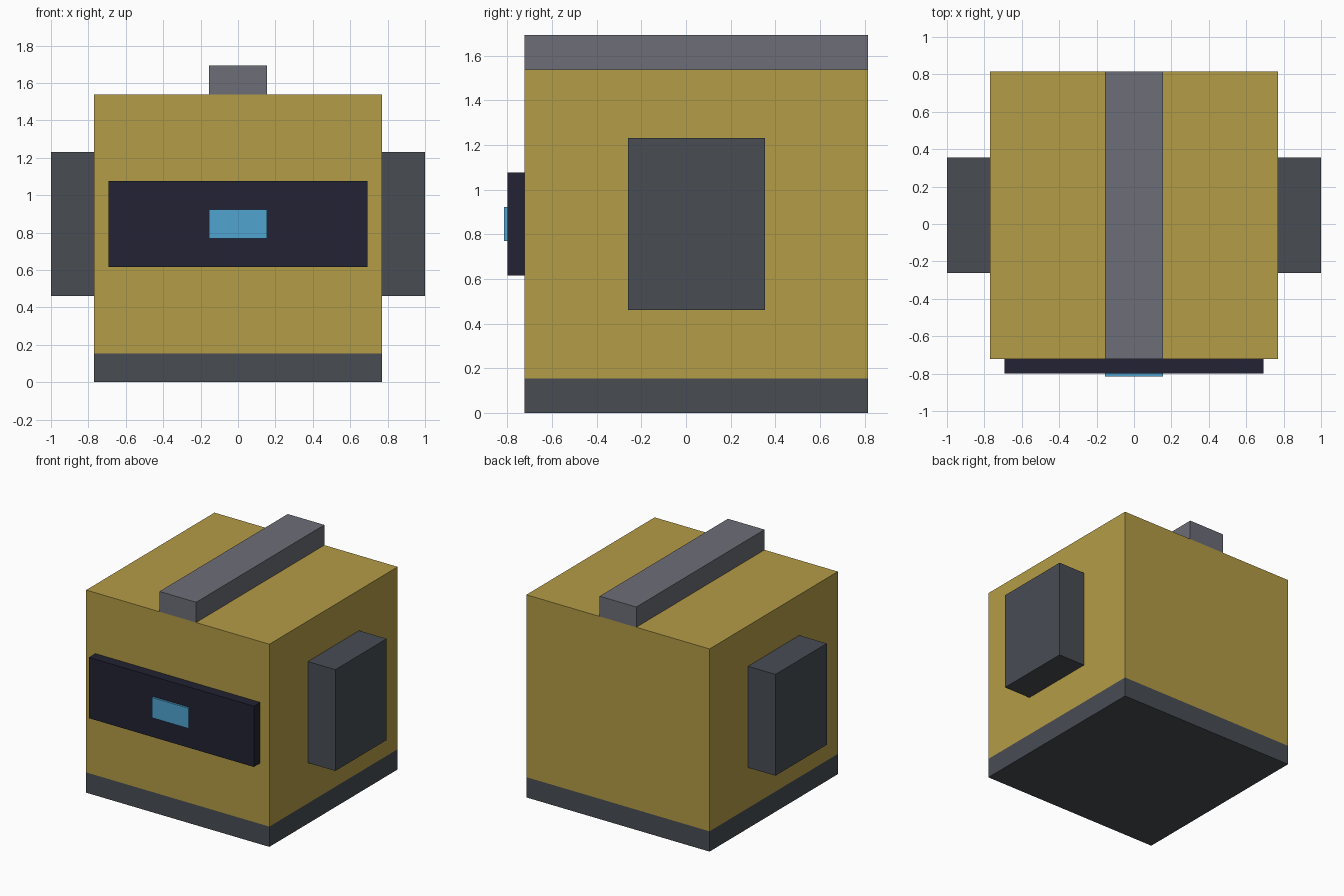
import bpy, bmesh
from mathutils import Vector

cube = bpy.data.objects.get("Cube")
if cube:
    bpy.data.objects.remove(cube, do_unlink=True)

U = 1 / 13          # block grid unit
Y_MID = 0.047       # depth centre of the body


def material(name, rgb):
    """Flat material from an sRGB 0-255 colour."""
    lin = [((c / 255 + 0.055) / 1.055) ** 2.4 for c in rgb]
    mat = bpy.data.materials.new(name)
    mat.use_nodes = True
    mat.diffuse_color = (*lin, 1)
    bsdf = mat.node_tree.nodes["Principled BSDF"]
    bsdf.inputs["Base Color"].default_value = (*lin, 1)
    bsdf.inputs["Roughness"].default_value = 0.8
    return mat


gold = material("dull gold", (180, 156, 71))
slate = material("dark slate", (72, 77, 84))
grey = material("mid grey", (108, 109, 119))
navy = material("dark navy", (34, 34, 51))
blue = material("light blue", (80, 164, 208))


def box(name, x, y, z, mat, cut=None):
    """Box between the given (low, high) ranges, optionally sliced at a height."""
    lo, hi = (Vector(v) for v in zip(x, y, z))
    bm = bmesh.new()
    bmesh.ops.create_cube(bm, size=1)
    bmesh.ops.scale(bm, vec=hi - lo, verts=bm.verts)
    bmesh.ops.translate(bm, vec=(lo + hi) / 2, verts=bm.verts)
    if cut is not None:
        bmesh.ops.bisect_plane(bm, geom=bm.verts[:] + bm.edges[:] + bm.faces[:],
                               plane_co=(0, 0, cut), plane_no=(0, 0, 1))
    mesh = bpy.data.meshes.new(name)
    bm.to_mesh(mesh)
    bm.free()
    mesh.materials.append(mat)
    obj = bpy.data.objects.new(name, mesh)
    bpy.context.collection.objects.link(obj)
    return obj


front, back = Y_MID - 10 * U, Y_MID + 10 * U

# Body with a dark band around its base
body = box("body", (-10 * U, 10 * U), (front, back), (0, 20 * U), gold, cut=2 * U)
body.data.materials.append(slate)
for face in body.data.polygons:
    face.material_index = int(face.center.z < 2 * U)

# Ridge along the top
box("top_ridge", (-2 * U, 2 * U), (front, back), (20 * U, 22 * U), grey)

# Visor and its light
visor_front = front - U
box("visor", (-9 * U, 9 * U), (visor_front, front), (8 * U, 14 * U), navy)
box("visor_light", (-2 * U, 2 * U), (visor_front - 0.2 * U, visor_front),
    (10 * U, 12 * U), blue)

# Side pods
for name, side in (("left_pod", 1), ("right_pod", -1)):
    box(name, sorted((side * 10 * U, side * 13 * U)),
        (Y_MID - 4 * U, Y_MID + 4 * U), (6 * U, 16 * U), slate)
